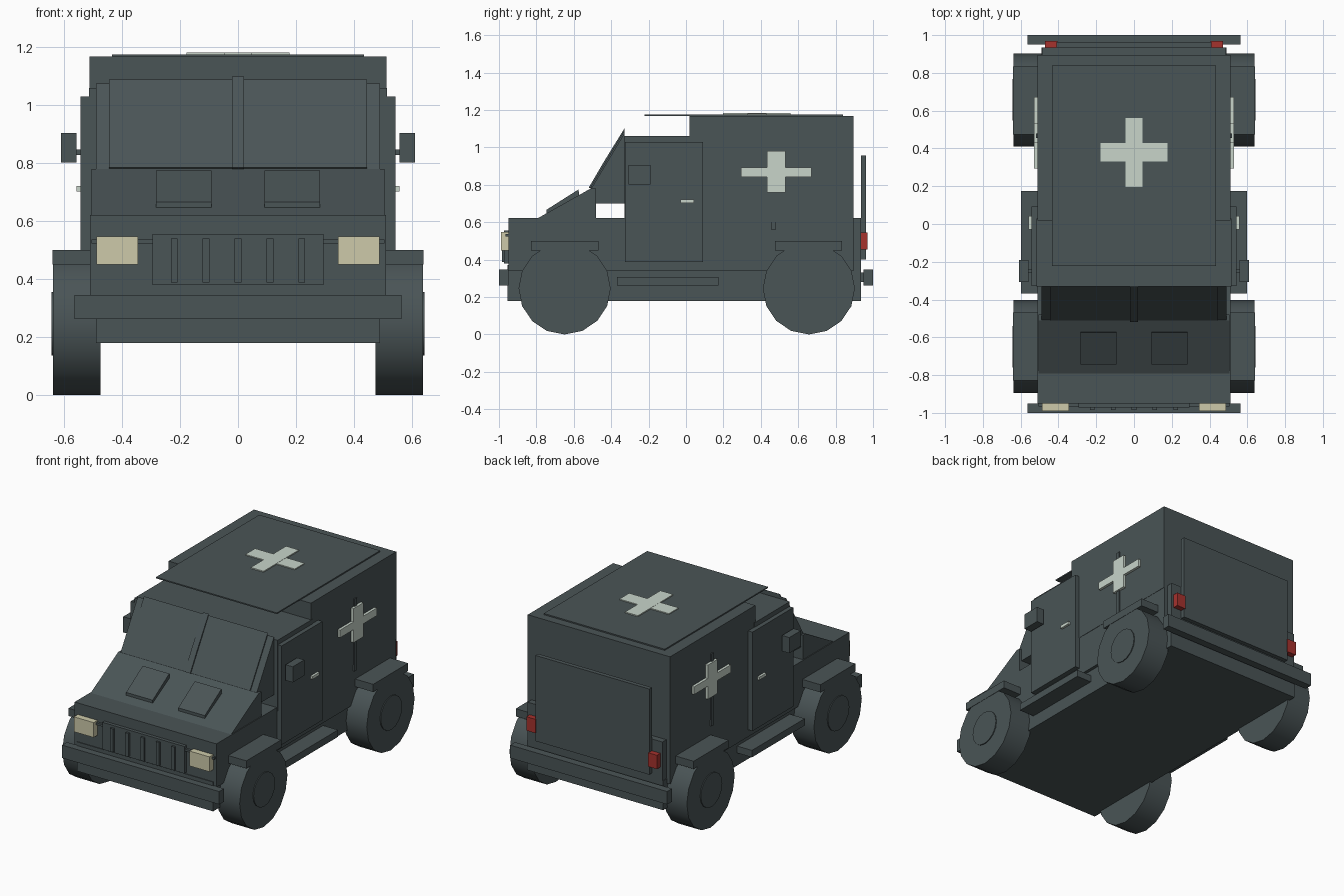
import bpy, bmesh, math
from mathutils import Matrix

if "Cube" in bpy.data.objects:
    bpy.data.objects.remove(bpy.data.objects["Cube"])


def material(name, rgb):
    m = bpy.data.materials.new(name)
    m.diffuse_color = (*rgb, 1)
    m.use_nodes = True
    m.node_tree.nodes["Principled BSDF"].inputs["Base Color"].default_value = m.diffuse_color
    return m


BODY = material("slate_grey", (0.068, 0.089, 0.093))
WHITE = material("pale_grey", (0.58, 0.66, 0.59))
CREAM = material("lamp_cream", (0.61, 0.59, 0.40))
RED = material("lamp_red", (0.38, 0.032, 0.027))


def finish(bm, name, mat):
    bmesh.ops.recalc_face_normals(bm, faces=bm.faces)
    me = bpy.data.meshes.new(name)
    bm.to_mesh(me)
    bm.free()
    me.materials.append(mat)
    ob = bpy.data.objects.new(name, me)
    bpy.context.collection.objects.link(ob)
    return ob


def box(name, x, y, z, mat=BODY):
    """Box from (min, max) ranges."""
    bm = bmesh.new()
    bmesh.ops.create_cube(bm, size=1)
    for v in bm.verts:
        v.co = [r[0] if c < 0 else r[1] for c, r in zip(v.co, (x, y, z))]
    return finish(bm, name, mat)


def pair(name, x, y, z, mat=BODY):
    """The same box on both sides."""
    box(name + "_right", x, y, z, mat)
    box(name + "_left", (-x[1], -x[0]), y, z, mat)


def profile(name, x, yz, mat=BODY):
    """Side profile (y, z) extruded across x."""
    bm = bmesh.new()
    f = bm.faces.new([bm.verts.new((x[0], y, z)) for y, z in yz])
    ext = bmesh.ops.extrude_face_region(bm, geom=[f])
    moved = [g for g in ext["geom"] if isinstance(g, bmesh.types.BMVert)]
    bmesh.ops.translate(bm, verts=moved, vec=(x[1] - x[0], 0, 0))
    return finish(bm, name, mat)


def disc(name, x, y, z, r, sides):
    bm = bmesh.new()
    bmesh.ops.create_cone(bm, cap_ends=True, segments=sides, radius1=r, radius2=r,
                          depth=x[1] - x[0])
    bmesh.ops.transform(bm, verts=bm.verts, matrix=Matrix.Translation(
        ((x[0] + x[1]) / 2, y, z)) @ Matrix.Rotation(math.pi / 2, 4, 'Y'))
    ob = finish(bm, name, BODY)
    bpy.ops.object.select_all(action='DESELECT')
    ob.select_set(True)
    bpy.context.view_layer.objects.active = ob
    bpy.ops.object.shade_smooth_by_angle(angle=math.radians(30))


# Main hull
box("chassis", (-.49, .49), (-.955, .935), (.18, .37))
box("lower_body", (-.51, .51), (-.95, .895), (.34, .622))
box("rear_block", (-.485, .485), (.85, .935), (.34, .622))
box("cab", (-.515, .515), (-.33, .03), (.60, 1.06))
box("rear_compartment", (-.512, .512), (.018, .895), (.60, 1.168))
box("roof_plate", (-.435, .435), (-.222, .84), (1.168, 1.176))

# Sloped bonnet and windscreen
profile("bonnet", (-.505, .505), [(-.795, .62), (-.51, .78), (-.48, .78), (-.48, .62)])
profile("windscreen_surround", (-.49, .49),
        [(-.51, .775), (-.33, 1.075), (-.33, .70), (-.485, .70)])
profile("windscreen", (-.445, .445),
        [(-.512, .785), (-.33, 1.09), (-.33, 1.05), (-.49, .775)])
profile("windscreen_divider", (-.02, .02),
        [(-.52, .785), (-.44, .922), (-.33, 1.1), (-.33, 1.05), (-.49, .775)])
for s, side in ((1, "right"), (-1, "left")):
    profile("bonnet_vent_" + side, (.092 * s, .283 * s),
            [(-.745, .64), (-.745, .667), (-.575, .775), (-.57, .74)])

# Bumpers, steps, fenders
box("front_bumper", (-.565, .565), (-1, -.95), (.262, .346))
box("rear_bumper", (-.565, .565), (.95, 1), (.262, .346))
box("rear_bumper_mount", (-.4, .4), (.93, .955), (.28, .33))
pair("side_step", (.48, .597), (-.368, .175), (.262, .307))
pair("front_fender", (.50, .64), (-.828, -.468), (.45, .50))
pair("rear_fender", (.50, .64), (.475, .835), (.45, .50))

# Wheels with hubs
for label, y in (("front", -.649), ("rear", .657)):
    for s, side in ((1, "right"), (-1, "left")):
        disc(f"{label}_wheel_{side}", sorted((.475 * s, .638 * s)), y, .246, .246, 16)
        disc(f"{label}_hub_{side}", sorted((.60 * s, .644 * s)), y, .246, .11, 16)

# Doors with handles and mirrors
pair("door", (.50, .543), (-.327, .092), (.387, 1.03))
pair("door_handle", (.54, .558), (-.03, .042), (.703, .722), WHITE)
pair("mirror_arm", (.53, .565), (-.26, -.24), (.828, .848))
pair("mirror", (.558, .61), (-.308, -.19), (.803, .905))

# Grille and lamps
box("grille", (-.295, .295), (-.972, -.94), (.38, .556))
for i in range(-2, 3):
    box(f"grille_bar_{i + 3}", (.11 * i - .012, .11 * i + .012), (-.985, -.96), (.388, .54))
box("lamp_rail", (-.505, .505), (-.965, -.94), (.523, .537))
pair("headlight", (.345, .488), (-.99, -.95), (.45, .547), CREAM)
pair("tail_light", (.405, .47), (.93, .97), (.455, .545), RED)

# Rear door panel
box("rear_door", (-.41, .41), (.935, .963), (.40, .957))

# Side strips and crosses
pair("side_strip", (.505, .52), (.455, .48), (.56, 1.03))
pair("side_cross_bar", (.51, .529), (.295, .672), (.842, .892), WHITE)
pair("side_cross_post", (.51, .53), (.432, .532), (.758, .98), WHITE)
box("roof_cross_bar", (-.178, .178), (.33, .43), (1.174, 1.182), WHITE)
box("roof_cross_post", (-.046, .046), (.197, .56), (1.174, 1.183), WHITE)
